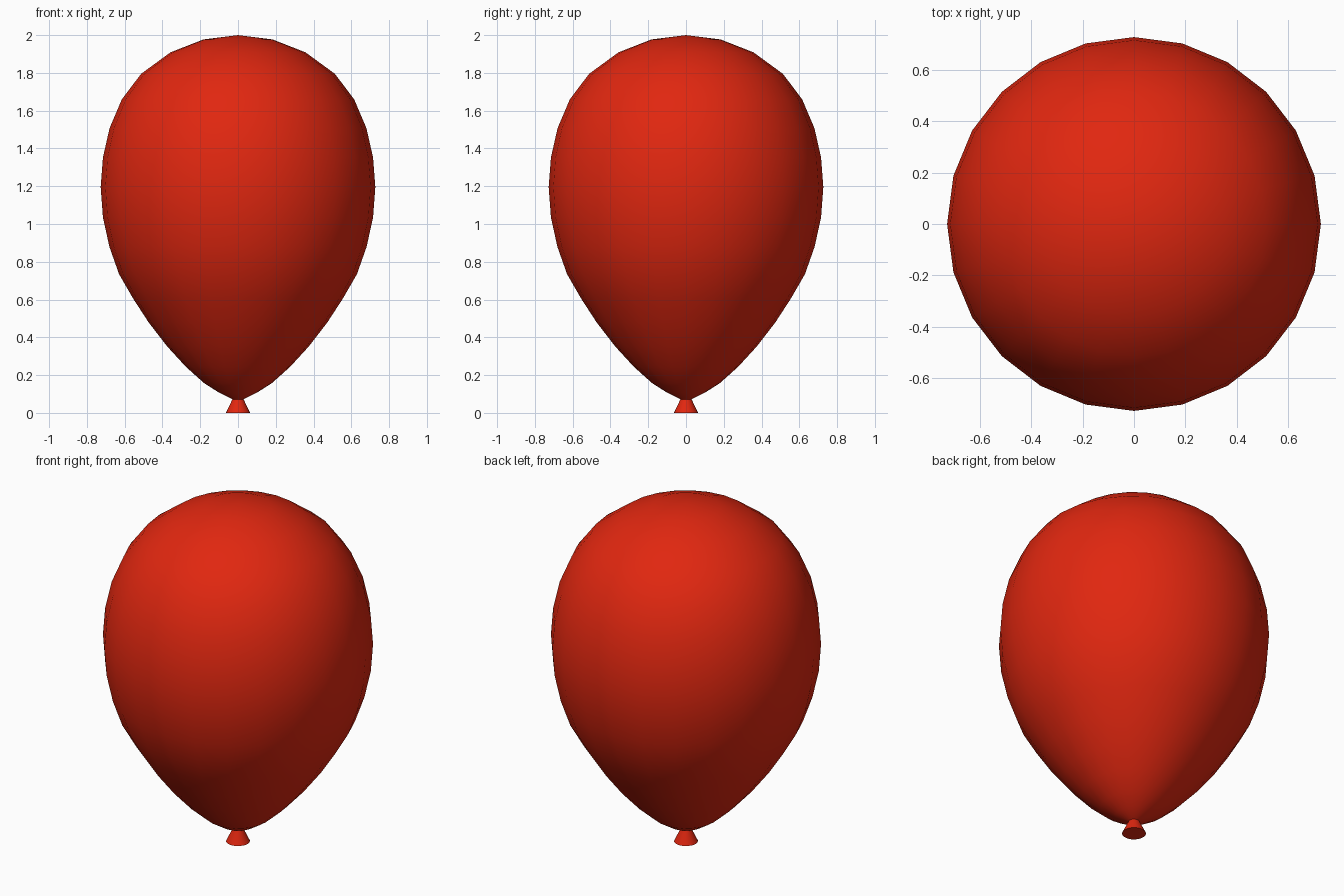
import bpy, bmesh, math

if "Cube" in bpy.data.objects:
    bpy.data.objects.remove(bpy.data.objects["Cube"])

red = bpy.data.materials.new("red_rubber")
red.diffuse_color = (0.75, 0.02, 0.005, 1)
red.use_nodes = True
red.node_tree.nodes["Principled BSDF"].inputs["Base Color"].default_value = red.diffuse_color


def lathe(name, profile, sides, sharp_angle):
    """Revolve (radius, z) points around z; radius 0 closes to a pole."""
    bm = bmesh.new()
    verts = [bm.verts.new((r, 0, z)) for r, z in profile]
    edges = [bm.edges.new(pair) for pair in zip(verts, verts[1:])]
    bmesh.ops.spin(bm, geom=verts + edges, cent=(0, 0, 0), axis=(0, 0, 1),
                   angle=math.tau, steps=sides, use_duplicate=False)
    bmesh.ops.remove_doubles(bm, verts=bm.verts, dist=0.0005)
    bmesh.ops.recalc_face_normals(bm, faces=bm.faces)
    mesh = bpy.data.meshes.new(name)
    bm.to_mesh(mesh)
    bm.free()
    mesh.materials.append(red)
    obj = bpy.data.objects.new(name, mesh)
    bpy.context.collection.objects.link(obj)
    bpy.ops.object.select_all(action='DESELECT')
    obj.select_set(True)
    bpy.context.view_layer.objects.active = obj
    bpy.ops.object.shade_smooth_by_angle(angle=math.radians(sharp_angle))
    return obj


# Inflated teardrop body
lathe("balloon_body", [
    (0, 0.065), (0.03, 0.072), (0.10, 0.107), (0.18, 0.158), (0.275, 0.243),
    (0.375, 0.352), (0.473, 0.479), (0.555, 0.605), (0.63, 0.735),
    (0.681, 0.88), (0.715, 1.035), (0.727, 1.195), (0.715, 1.352),
    (0.68, 1.507), (0.615, 1.66), (0.513, 1.795), (0.357, 1.909),
    (0.183, 1.977), (0, 2.0)], 24, 60)

# Flared knot below the body
lathe("balloon_knot", [(0, 0), (0.064, 0), (0.032, 0.067), (0.024, 0.085), (0, 0.085)], 24, 40)
